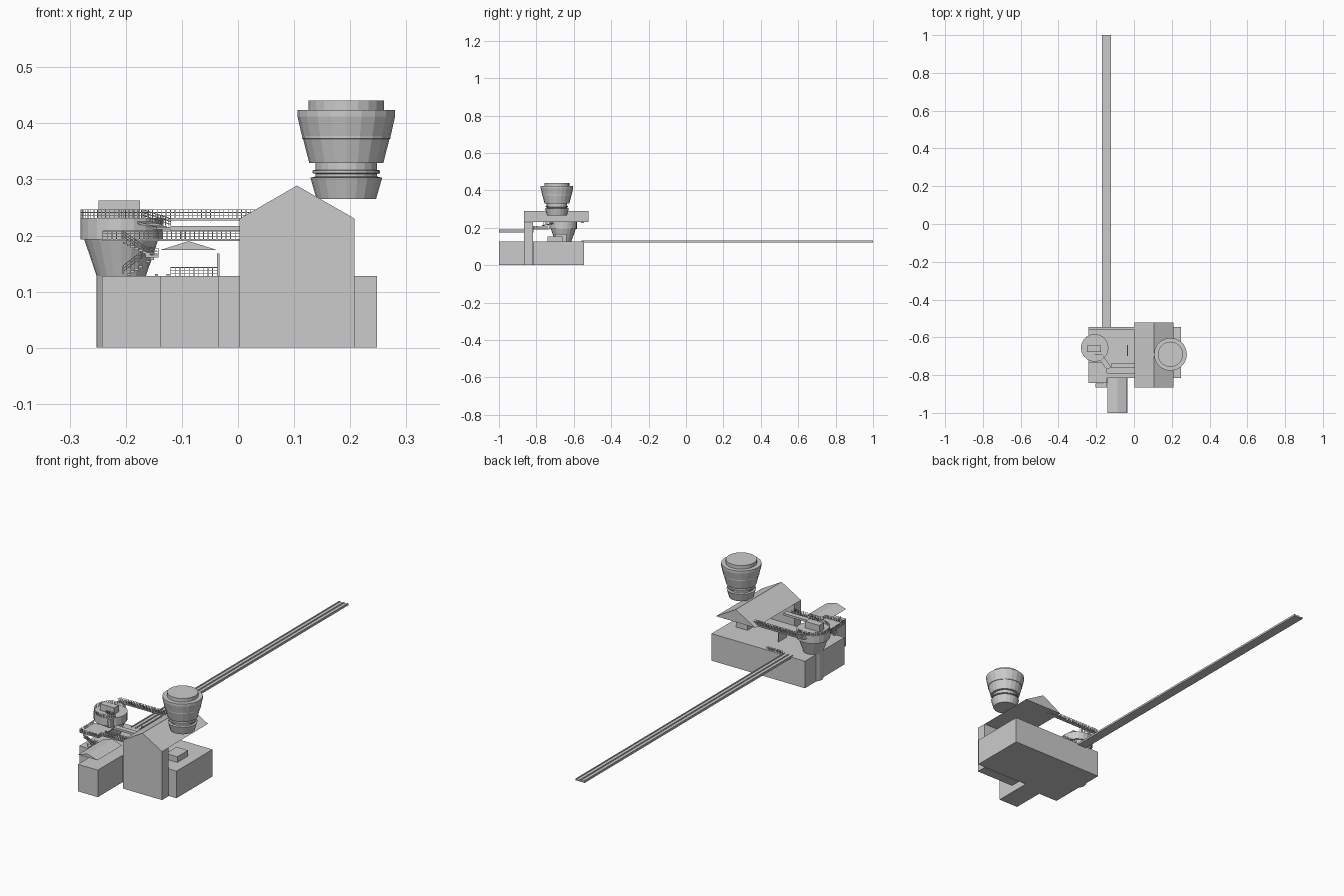
import bpy, math
from mathutils import Vector

if "Cube" in bpy.data.objects:
    bpy.data.objects.remove(bpy.data.objects["Cube"])


def mesh(name, verts, faces):
    me = bpy.data.meshes.new(name)
    me.from_pydata(verts, [], faces)
    me.update()
    ob = bpy.data.objects.new(name, me)
    bpy.context.collection.objects.link(ob)
    return ob


def prism_y(name, profile, y0, y1):
    """Extrude an (x, z) outline, given counter-clockwise from the front, along y."""
    n = len(profile)
    verts = [(x, y, z) for y in (y0, y1) for x, z in profile]
    faces = [list(range(n)), list(range(2 * n - 1, n - 1, -1))]
    faces += [[(i + 1) % n, i, n + i, n + (i + 1) % n] for i in range(n)]
    return mesh(name, verts, faces)


def box(name, x0, x1, y0, y1, z0, z1):
    return prism_y(name, [(x0, z0), (x1, z0), (x1, z1), (x0, z1)], y0, y1)


def lathe(name, cx, cy, profile, sides):
    """Spin an (r, z) profile, listed from bottom to top, and cap both ends."""
    verts = [(cx + r * math.cos(2 * math.pi * i / sides),
              cy + r * math.sin(2 * math.pi * i / sides), z)
             for r, z in profile for i in range(sides)]
    faces = [list(range(sides))[::-1]]
    for k in range(len(profile) - 1):
        a = k * sides
        for i in range(sides):
            j = (i + 1) % sides
            faces.append([a + i, a + j, a + sides + j, a + sides + i])
    faces.append([(len(profile) - 1) * sides + i for i in range(sides)])
    return mesh(name, verts, faces)


def railing(name, path, height=0.015, gap=0.008, t=0.0006):
    """Posts and three bars following a path of floor points."""
    verts, faces = [], []

    def beam(a, b):
        d = (b - a).normalized()
        up = Vector((0, 0, 1)) if abs(d.z) < 0.9 else Vector((0, 1, 0))
        s = d.cross(up).normalized() * t
        u = s.cross(d).normalized() * t
        k = len(verts)
        verts.extend(p + q for p in (a, b) for q in (-s - u, s - u, s + u, u - s))
        for i in range(4):
            j = (i + 1) % 4
            faces.append([k + i, k + j, k + 4 + j, k + 4 + i])

    pts = [Vector(p) for p in path]
    rise = Vector((0, 0, height))
    for a, b in zip(pts, pts[1:]):
        for f in (0.33, 0.66, 1):
            beam(a + rise * f, b + rise * f)
        n = max(1, round((b - a).length / gap))
        for i in range(n + 1):
            p = a.lerp(b, i / n)
            beam(p, p + rise)
    return mesh(name, verts, faces)


def stair(name, a, b, width, steps=8):
    """Flight of solid treads from a to b; width is an (x, y) vector."""
    a, b, w = Vector(a), Vector(b), Vector((*width, 0))
    drop = Vector((0, 0, -0.004))
    verts, faces = [], []
    for i in range(steps):
        p, q = a.lerp(b, i / steps), a.lerp(b, (i + 1) / steps)
        q.z = p.z
        k = len(verts)
        verts += [p, q, q + w, p + w, p + drop, q + drop, q + w + drop, p + w + drop]
        faces += [[k + i for i in f] for f in ((0, 1, 2, 3), (7, 6, 5, 4), (0, 4, 5, 1),
                  (1, 5, 6, 2), (2, 6, 7, 3), (3, 7, 4, 0))]
    return mesh(name, verts, faces)


B = 0.128  # base height

# Base blocks
box("base", -0.242, 0.248, -0.815, -0.545, 0, B)
box("base_left_front", -0.242, -0.137, -0.842, -0.815, 0, B)
box("front_annex", -0.139, -0.035, -1.0, -0.815, 0, B)
prism_y("annex_roof", [(-0.139, 0.174), (-0.037, 0.174), (-0.088, 0.19)], -1.0, -0.815)

# Gabled hall: thick front wall and a long roof
box("hall_front_wall", 0.003, 0.208, -0.866, -0.818, 0, 0.23)
prism_y("hall_roof", [(0.003, 0.23), (0.208, 0.23), (0.105, 0.289)], -0.866, -0.522)
box("hall_inner_block", 0.14, 0.2, -0.74, -0.66, B, 0.155)

# Long runway with raised edges
box("runway", -0.169, -0.122, -0.56, 1.0, 0.122, 0.128)
for i, x in enumerate((-0.169, -0.148, -0.127)):
    box(f"runway_rail_{i}", x, x + 0.005, -0.56, 1.0, 0.128, 0.131)

# Big floating vessel
lathe("vessel", 0.193, -0.69, [
    (0.05, 0.265), (0.053, 0.265), (0.064, 0.303), (0.055, 0.305), (0.055, 0.310),
    (0.060, 0.311), (0.060, 0.316), (0.055, 0.317), (0.055, 0.329), (0.066, 0.329),
    (0.077, 0.372), (0.079, 0.373), (0.079, 0.377), (0.087, 0.412), (0.087, 0.424),
    (0.067, 0.424), (0.067, 0.441)], 20)

# Round control tower
lathe("tower", -0.208, -0.656, [(0.044, 0), (0.044, B), (0.066, 0.193),
                                (0.073, 0.193), (0.073, 0.231)], 20)
box("tower_cabin", -0.249, -0.175, -0.677, -0.643, 0.231, 0.262)

# Walkways
box("back_walkway", -0.24, 0.053, -0.562, -0.545, 0.227, 0.231)
box("front_deck", -0.242, -0.142, -0.842, -0.73, 0.19, 0.194)
box("front_walkway", -0.142, 0.003, -0.815, -0.79, 0.19, 0.194)
box("middle_deck", -0.12, 0.003, -0.76, -0.735, 0.207, 0.217)
box("yard_wall", -0.037, -0.033, -0.7, -0.64, B, 0.168)

# Stairs
stair("tower_stair", (-0.12, -0.76, 0.215), (-0.17, -0.69, 0.231), (-0.025, -0.01))
stair("lower_stair", (-0.205, -0.842, B), (-0.15, -0.842, 0.165), (0, 0.014))
box("stair_landing", -0.165, -0.142, -0.865, -0.828, 0.161, 0.164)
stair("upper_stair", (-0.15, -0.865, 0.165), (-0.205, -0.865, 0.192), (0, 0.02))

# Railings
ring = [(-0.208 + 0.072 * math.cos(a), -0.656 + 0.072 * math.sin(a), 0.231)
        for a in [math.radians(60 + 20 * i) for i in range(14)]]
railing("tower_railing", ring)
for i, y in enumerate((-0.561, -0.546)):
    railing(f"back_railing_{i}", [(-0.239, y, 0.231), (0.03, y, 0.231)])
railing("front_railing", [(-0.241, -0.735, 0.193), (-0.241, -0.841, 0.193),
                          (-0.143, -0.841, 0.193), (-0.143, -0.814, 0.193),
                          (0.003, -0.814, 0.193)])
railing("walkway_inner_railing", [(-0.142, -0.791, 0.193), (0.003, -0.791, 0.193)])
railing("yard_railing", [(-0.12, -0.55, B), (-0.037, -0.55, B)])
railing("tower_stair_railing", [(-0.12, -0.76, 0.215), (-0.17, -0.69, 0.231),
                                (-0.208, -0.69, 0.231)])
railing("lower_stair_railing", [(-0.205, -0.842, 0.131), (-0.165, -0.842, 0.162),
                                (-0.142, -0.842, 0.162)])
railing("upper_stair_railing", [(-0.142, -0.865, 0.162), (-0.165, -0.865, 0.165),
                                (-0.205, -0.865, 0.193)])
